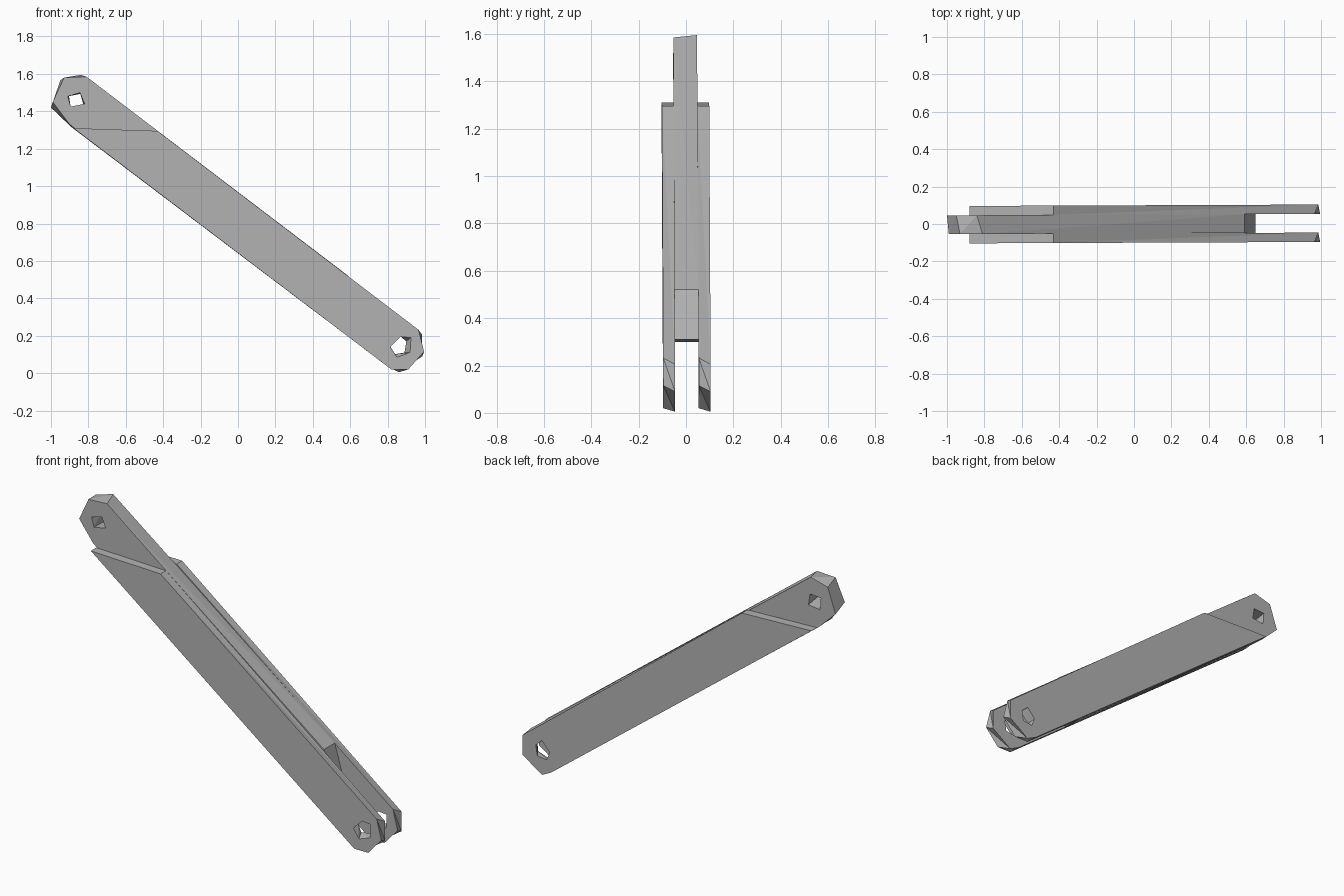
import bpy
import bmesh

if "Cube" in bpy.data.objects:
    bpy.data.objects.remove(bpy.data.objects["Cube"], do_unlink=True)

# Plain grey for the whole link
grey = bpy.data.materials.new("plain_grey")
grey.use_nodes = True
colour = (0.45, 0.45, 0.45, 1)
grey.diffuse_color = colour
grey.node_tree.nodes["Principled BSDF"].inputs["Base Color"].default_value = colour


def plate(name, y_front, y_back, front, back, hole_front, hole_back):
    """Loft a holed plate between a front and a back outline in the XZ plane."""
    bm = bmesh.new()

    def ring(points, y):
        # the bar is very slightly skewed along its length
        return [bm.verts.new((x, y + 0.004 * x, z)) for x, z in points]

    caps = [[], []]
    for f, b in ((front, back), (hole_front, hole_back)):
        rings = ring(f, y_front), ring(b, y_back)
        n = len(f)
        for i in range(n):
            j = (i + 1) % n
            a, c = rings
            bm.faces.new((a[i], a[j], c[j]))
            bm.faces.new((a[i], c[j], c[i]))
            for k in range(2):
                caps[k].append(bm.edges.get((rings[k][i], rings[k][j])))
    for edges in caps:
        bmesh.ops.triangle_fill(bm, use_beauty=True, use_dissolve=False, edges=edges)
    bmesh.ops.recalc_face_normals(bm, faces=bm.faces)
    bmesh.ops.dissolve_limit(bm, angle_limit=0.01, verts=bm.verts, edges=bm.edges)
    mesh = bpy.data.meshes.new(name)
    bm.to_mesh(mesh)
    bm.free()
    mesh.materials.append(grey)
    obj = bpy.data.objects.new(name, mesh)
    bpy.context.collection.objects.link(obj)
    return obj


# Central bar: rounded tongue at the top, stopping short between the prongs
bar_end = [(0.59, 0.52), (0.65, 0.31), (0.45, 0.30)]
tongue_front = [(-0.90, 1.33), (-0.99, 1.45), (-0.93, 1.58), (-0.81, 1.585)]
tongue_back = [(-0.89, 1.315), (-1.0, 1.42), (-0.95, 1.565), (-0.84, 1.595)]
tongue_hole = [(-0.91, 1.48), (-0.845, 1.50), (-0.82, 1.44), (-0.895, 1.425)]
tongue_hole_back = [(-0.905, 1.49), (-0.835, 1.495), (-0.825, 1.43), (-0.90, 1.42)]
plate("tongue_bar", -0.05, 0.05, tongue_front + bar_end, tongue_back + bar_end,
      tongue_hole, tongue_hole_back)

# Outer side plates: ledge at the top, twisted rounded prongs at the bottom
ledge = [(-0.88, 1.31), (-0.43, 1.295)]
prong_front = [(0.965, 0.232), (0.995, 0.115), (0.91, 0.02), (0.82, 0.02)]
prong_back = [(0.985, 0.205), (0.985, 0.09), (0.86, 0.005), (0.80, 0.035)]
pin_hole = [(0.815, 0.14), (0.87, 0.195), (0.925, 0.19), (0.92, 0.11), (0.85, 0.085)]
pin_hole_back = [(0.81, 0.15), (0.86, 0.205), (0.90, 0.17), (0.89, 0.11), (0.83, 0.10)]
for name, y in (("front_side_plate", -0.1), ("back_side_plate", 0.05)):
    plate(name, y, y + 0.05, ledge + prong_front, ledge + prong_back,
          pin_hole, pin_hole_back)
